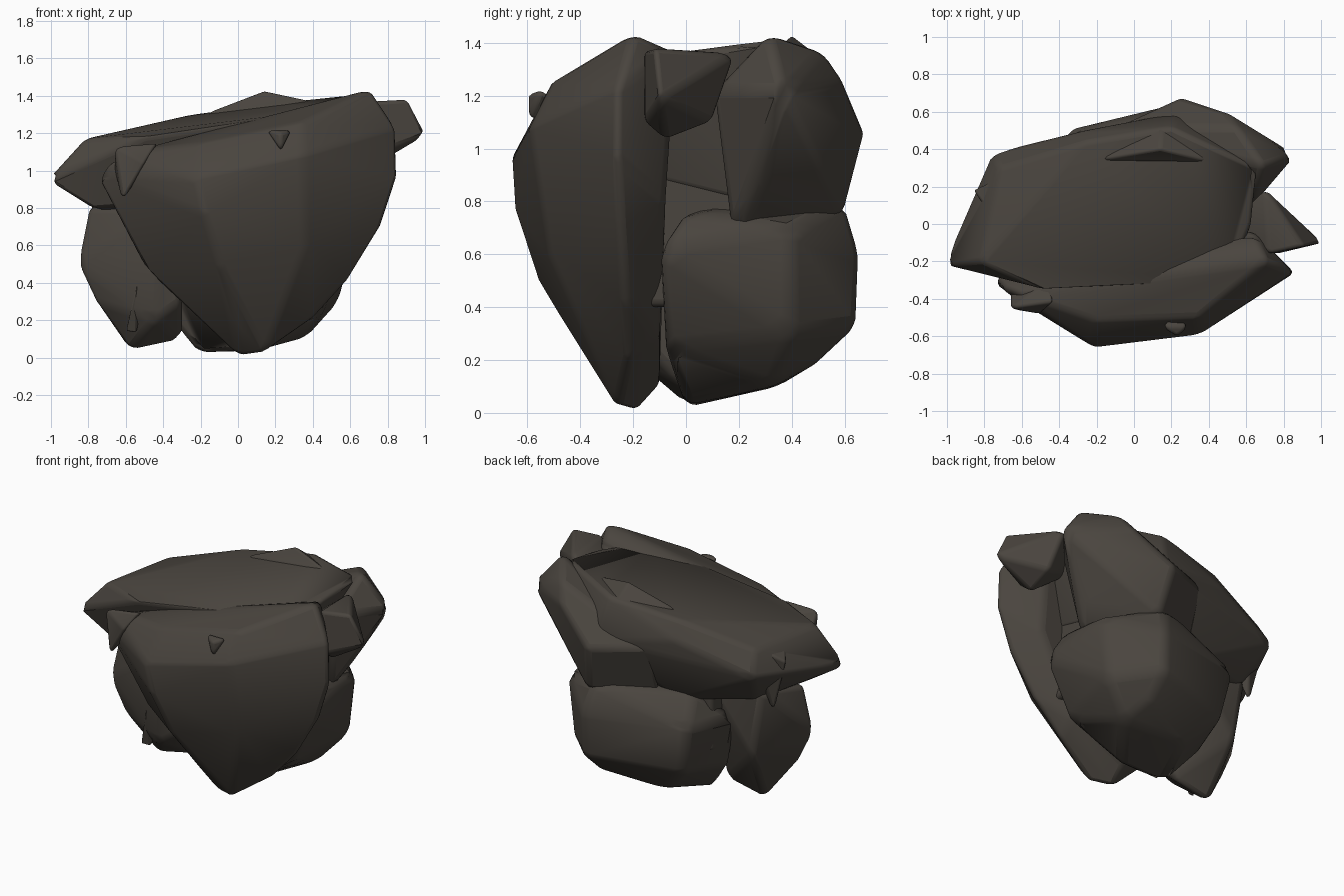
import bpy
import bmesh
from math import radians

# Remove only the default cube
default_cube = bpy.data.objects.get("Cube")
if default_cube:
    bpy.data.objects.remove(default_cube, do_unlink=True)

# One dark stone colour
stone = bpy.data.materials.new("dark_brown_stone")
stone.use_nodes = True
stone_colour = (.068, .059, .049, 1)
stone.diffuse_color = stone_colour
shader = stone.node_tree.nodes["Principled BSDF"]
shader.inputs["Base Color"].default_value = stone_colour
shader.inputs["Roughness"].default_value = .9


def boulder(name, corners, edge_width=.03):
    """Wrap corner points in a convex stone with softly worn edges."""
    bm = bmesh.new()
    for corner in corners:
        bm.verts.new(corner)
    hull = bmesh.ops.convex_hull(bm, input=bm.verts)
    unused = [g for g in hull["geom_interior"] + hull["geom_unused"]
              if isinstance(g, bmesh.types.BMVert) and g.is_valid]
    bmesh.ops.delete(bm, geom=list(set(unused)), context="VERTS")
    # Merge almost flat triangles into broad facets
    bmesh.ops.dissolve_limit(bm, angle_limit=radians(7),
                             verts=bm.verts, edges=bm.edges)
    bmesh.ops.recalc_face_normals(bm, faces=bm.faces)
    mesh = bpy.data.meshes.new(name)
    bm.to_mesh(mesh)
    bm.free()
    mesh.materials.append(stone)
    stone_object = bpy.data.objects.new(name, mesh)
    bpy.context.collection.objects.link(stone_object)

    worn = stone_object.modifiers.new("worn_edges", "BEVEL")
    worn.width = edge_width
    worn.segments = 3
    worn.limit_method = "ANGLE"
    worn.angle_limit = radians(12)

    bpy.ops.object.select_all(action="DESELECT")
    stone_object.select_set(True)
    bpy.context.view_layer.objects.active = stone_object
    bpy.ops.object.shade_smooth_by_angle(angle=radians(35))
    return stone_object


# Large wedge that forms the front face
boulder("front_wedge", [
    (-.22, -.66, .96), (-.18, -.65, .77), (-.1, -.56, .5), (-.02, -.36, .2),
    (.35, -.59, 1.08), (.36, -.52, .6), (.85, -.26, 1.23), (.86, -.26, .97),
    (.77, -.25, .7), (.6, -.23, .42), (.4, -.22, .2), (.14, -.26, .02),
    (0, -.19, 0), (-.5, -.24, .47), (-.77, -.32, .99), (-.2, -.52, 1.15),
    (.35, -.5, 1.26), (.71, -.2, 1.44), (.64, -.04, 1.37), (-.6, -.38, 1.1),
    (-.55, -.1, .85), (.66, -.08, .8), (.4, -.1, .3), (0, -.1, .1)])

# Sloping slab across the top
boulder("top_slab", [
    (-1.02, -.22, .95), (-.82, -.2, 1.17), (-.76, .38, 1.02), (-.72, .3, 1.17),
    (-.27, .5, 1.18), (-.25, .44, 1.3), (.2, .52, 1.36), (.25, .6, 1.1),
    (.66, .3, 1.41), (.63, 0, 1.36), (.5, -.3, 1.33), (-.5, -.35, 1.18),
    (-.78, -.2, .8), (-.65, .2, .78), (-.2, .36, .72), (.5, .2, .8),
    (.5, -.2, .9)])

# Overhanging lump at the right rear
boulder("rear_lump", [
    (.69, .31, 1.44), (.87, .37, 1.22), (.55, .52, 1.37), (.5, .6, 1.25),
    (.64, .1, 1.22), (.55, .17, .66), (.64, .3, .85), (.3, .6, .75),
    (.25, .68, 1.06), (-.1, .52, 1.1), (-.1, .4, .75)])

# Bulging block low at the back
boulder("back_block", [
    (-.22, 0, .02), (.1, 0, .03), (.45, -.08, .25), (.62, -.1, .62),
    (.56, 0, .77), (.59, .4, .7), (.54, .4, .3), (.36, .33, .1),
    (.3, .5, .19), (.3, .65, .33), (.3, .66, .6), (.25, .6, .8),
    (-.36, .5, .62), (-.3, .46, .3), (-.48, .15, .6), (-.4, .12, .25),
    (-.1, .35, .1), (-.3, .35, .8)], .04)

# Buttress under the left-hand tip
boulder("side_buttress", [
    (-.8, -.1, .8), (-.86, -.12, .5), (-.77, -.1, .3), (-.58, 0, .03),
    (-.45, -.2, .2), (-.3, 0, .09), (-.62, .2, .4), (-.7, .2, .85),
    (-.3, .2, .8), (-.4, -.25, .8), (-.3, -.2, .3)])

# Core that fills the recesses between the stones
boulder("core", [(x, y, z) for x in (-.4, .5)
                 for y in (-.2, .3) for z in (.4, 1.2)])

# Angular chips wedged into the sides and top
boulder("right_chip", [
    (1.01, -.1, 1.19), (.91, -.12, 1.38), (.72, -.16, 1.37), (.7, .19, 1.36),
    (.82, .06, 1.2), (.75, .1, 1.1), (.74, -.08, 1.03), (.76, -.16, 1.1),
    (.5, 0, 1.2)], .02)
boulder("front_chip", [
    (-.66, -.45, 1.13), (-.43, -.42, 1.15), (-.62, -.46, .83),
    (-.5, -.48, 1.04), (-.66, -.36, 1), (-.45, -.3, 1.1)], .015)
boulder("front_nub", [
    (.15, -.55, 1.22), (.29, -.55, 1.22), (.23, -.6, 1.1),
    (.23, -.6, 1.2), (.22, -.45, 1.15)], .015)
boulder("side_chip", [
    (-.86, .18, 1.08), (-.69, .26, 1.16), (-.77, .05, 1.14),
    (-.76, .17, .7), (-.6, .15, 1)], .015)
boulder("top_ridge", [
    (-.2, .34, 1.3), (.14, .4, 1.43), (.42, .33, 1.37),
    (.15, .53, 1.33), (.1, .3, 1.2)], .015)
boulder("low_splinter", [
    (-.54, -.2, .4), (-.6, -.16, .14), (-.54, -.14, .13),
    (-.5, -.1, .4), (-.56, -.05, .2)], .01)
